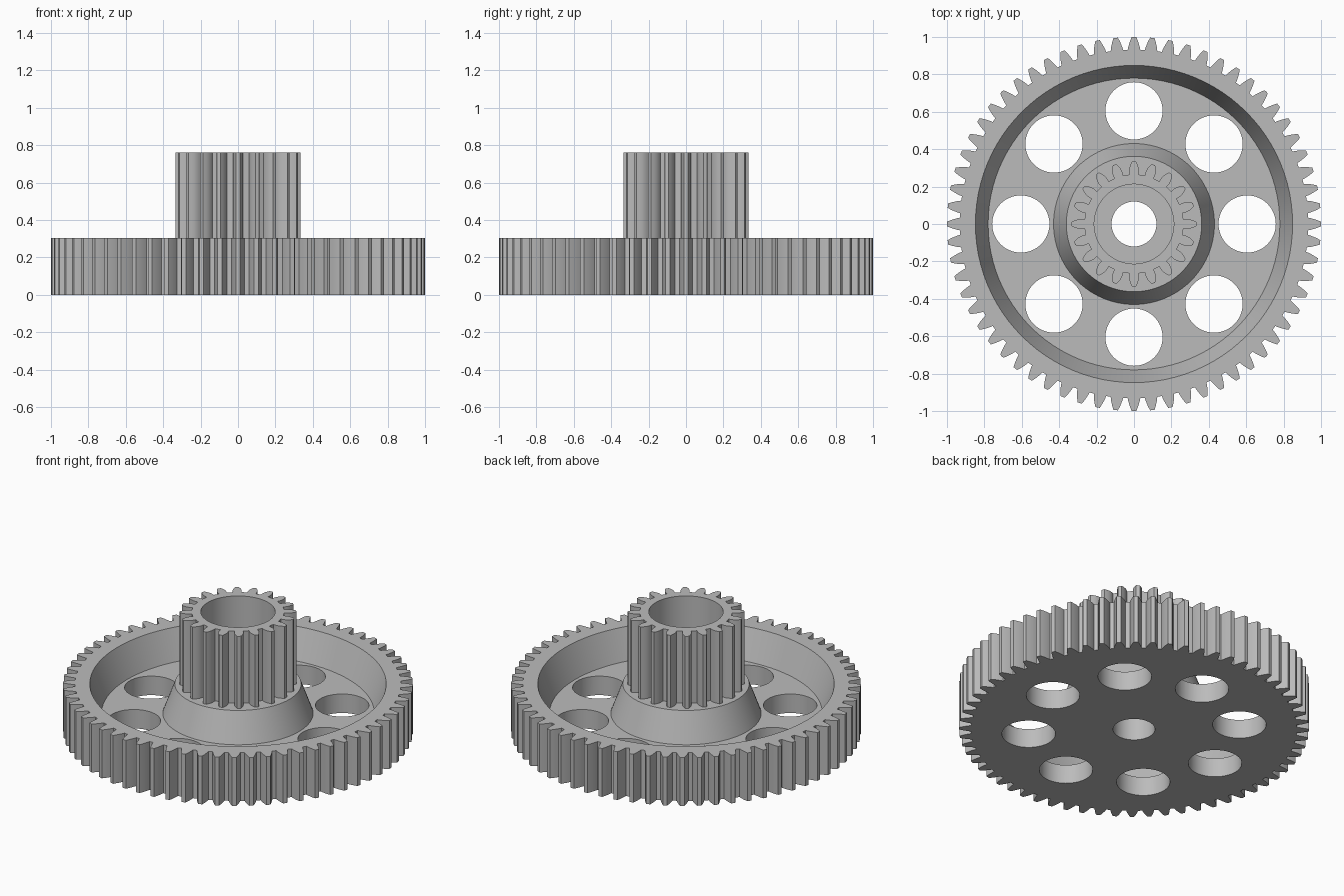
import bpy, bmesh, math

if "Cube" in bpy.data.objects:
    bpy.data.objects.remove(bpy.data.objects["Cube"])

RIM_Z, TOP_Z, WEB_Z = 0.305, 0.76, 0.12
MODULE = 2 / 66            # both gears share one tooth size
PRESSURE = math.radians(20)

steel = bpy.data.materials.new("grey_steel")
steel.use_nodes = True
steel.diffuse_color = (0.5, 0.5, 0.5, 1)
steel.node_tree.nodes["Principled BSDF"].inputs["Base Color"].default_value = (0.5, 0.5, 0.5, 1)


def finish(name, bm):
    bmesh.ops.recalc_face_normals(bm, faces=bm.faces)
    mesh = bpy.data.meshes.new(name)
    bm.to_mesh(mesh)
    bm.free()
    mesh.materials.append(steel)
    obj = bpy.data.objects.new(name, mesh)
    bpy.context.collection.objects.link(obj)
    return obj


def gear_outline(teeth):
    """Involute spur gear outline with a tooth pointing along +x."""
    inv = lambda a: math.tan(a) - a
    pitch = MODULE * teeth / 2
    base = pitch * math.cos(PRESSURE)
    root, tip = pitch - 1.25 * MODULE, pitch + MODULE
    steps = 5
    flank = []
    for i in range(steps + 1):
        r = root + (tip - root) * i / steps
        half = math.pi / (2 * teeth) + inv(PRESSURE) - inv(math.acos(min(1, base / r)))
        flank.append((r, half))
    tooth = [(r, -h) for r, h in flank] + [(tip, 0)] + [(r, h) for r, h in reversed(flank)]
    return [(r * math.cos(a + t), r * math.sin(a + t))
            for t in (k * math.tau / teeth for k in range(teeth)) for r, a in tooth]


def gear(name, teeth, z0, z1):
    bm = bmesh.new()
    face = bm.faces.new([bm.verts.new((x, y, z0)) for x, y in gear_outline(teeth)])
    side = bmesh.ops.extrude_face_region(bm, geom=[face], use_keep_orig=True)["geom"]
    bmesh.ops.translate(bm, vec=(0, 0, z1 - z0),
                        verts=[v for v in side if isinstance(v, bmesh.types.BMVert)])
    return finish(name, bm)


def ring(name, section, segments=96):
    """Closed (radius, height) section swept around the z axis."""
    bm = bmesh.new()
    loops = [[bm.verts.new((r * math.cos(a), r * math.sin(a), z)) for r, z in section]
             for a in (k * math.tau / segments for k in range(segments))]
    n = len(section)
    for k in range(segments):
        p, q = loops[k], loops[(k + 1) % segments]
        for i in range(n):
            j = (i + 1) % n
            bm.faces.new((p[i], q[i], q[j], p[j]))
    return finish(name, bm)


def cylinder(name, radius, x=0, y=0, segments=64):
    bm = bmesh.new()
    bmesh.ops.create_cone(bm, cap_ends=True, segments=segments,
                          radius1=radius, radius2=radius, depth=4)
    bmesh.ops.translate(bm, vec=(x, y, 0), verts=bm.verts)
    return finish(name, bm)


def cut(obj, cutter):
    cutter.hide_render = True
    mod = obj.modifiers.new("cut", "BOOLEAN")
    mod.operation, mod.solver, mod.object = "DIFFERENCE", "EXACT", cutter
    bpy.context.view_layer.objects.active = obj
    bpy.ops.object.modifier_apply(modifier=mod.name)
    bpy.data.objects.remove(cutter)


# Large wheel with a sloped recess that leaves a rim and a conical boss
wheel = gear("large_gear", 64, 0, RIM_Z)
slope = 0.068 / (RIM_Z - WEB_Z)
over = 0.4
spread = slope * (over - WEB_Z)
cut(wheel, ring("recess_cutter", [(0.43, WEB_Z), (0.78, WEB_Z),
                                  (0.78 + spread, over), (0.43 - spread, over)]))

# Eight lightening holes and the shaft bore
for k in range(8):
    a = k * math.tau / 8
    cut(wheel, cylinder("hole_cutter", 0.153, 0.605 * math.cos(a), 0.605 * math.sin(a)))
cut(wheel, cylinder("bore_cutter", 0.12))

# Tall pinion with a wider bore, standing on the boss
pinion = gear("pinion_gear", 20, RIM_Z, TOP_Z)
cut(pinion, cylinder("pinion_bore_cutter", 0.213))

for obj in (wheel, pinion):
    bpy.ops.object.select_all(action="DESELECT")
    obj.select_set(True)
    bpy.context.view_layer.objects.active = obj
    bpy.ops.object.shade_smooth_by_angle(angle=math.radians(25))
